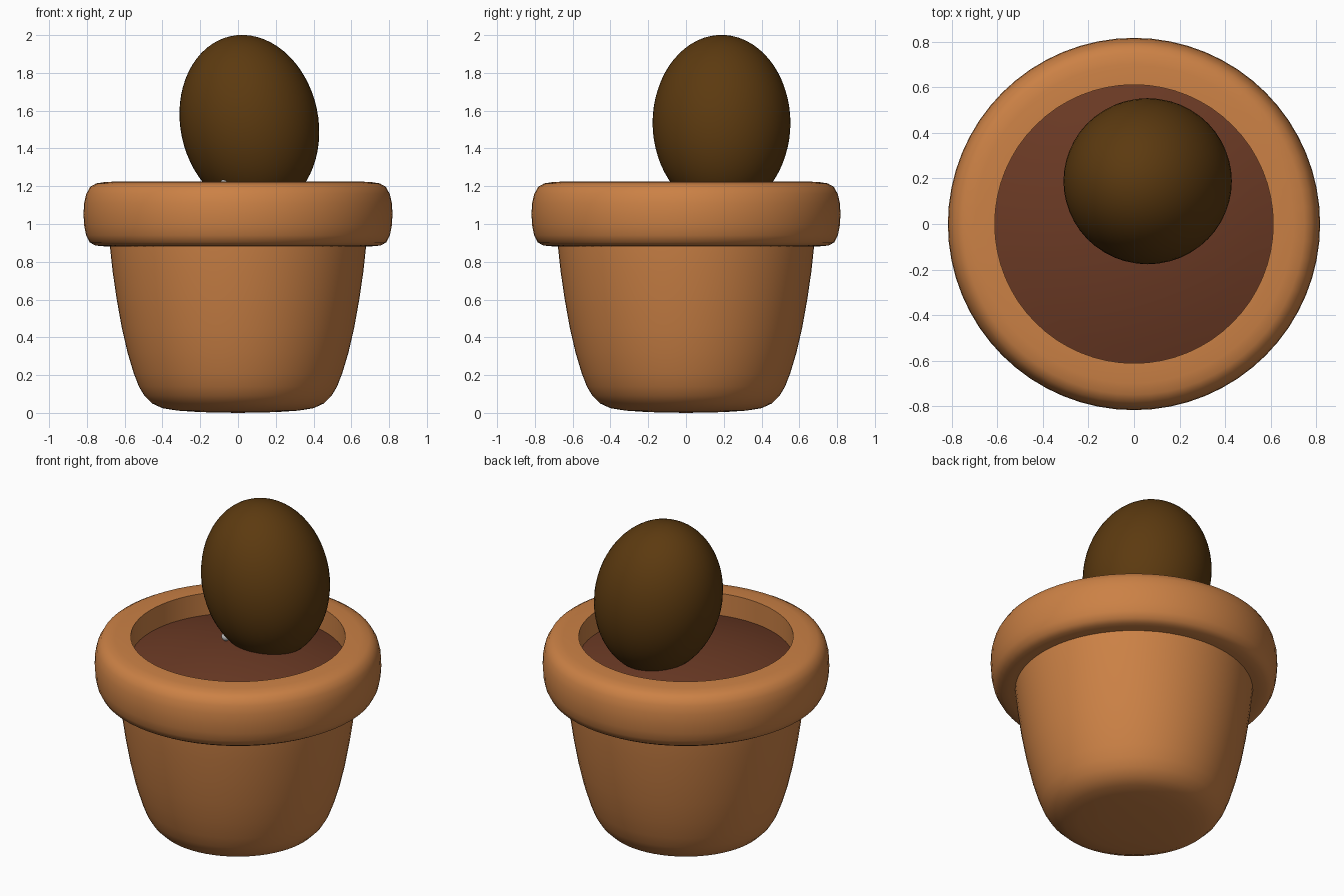
import bpy
import math

if "Cube" in bpy.data.objects:
    bpy.data.objects.remove(bpy.data.objects["Cube"])

SEGMENTS = 64


def material(name, rgb):
    mat = bpy.data.materials.new(name)
    mat.diffuse_color = (*rgb, 1)
    mat.use_nodes = True
    mat.node_tree.nodes["Principled BSDF"].inputs["Base Color"].default_value = mat.diffuse_color
    return mat


def smooth(obj, mat=None, angle=40):
    if mat:
        obj.data.materials.append(mat)
    bpy.ops.object.select_all(action='DESELECT')
    obj.select_set(True)
    bpy.context.view_layer.objects.active = obj
    bpy.ops.object.shade_smooth_by_angle(angle=math.radians(angle))


def lathe(name, profile, mat, closed=False):
    """Spin an (r, z) profile, listed bottom to top on the outside, about z."""
    verts, rings = [], []
    for r, z in profile:
        count = 1 if r == 0 else SEGMENTS
        rings.append([len(verts) + i for i in range(count)])
        for i in range(count):
            a = 2 * math.pi * i / SEGMENTS
            verts.append((r * math.cos(a), r * math.sin(a), z))
    pairs = list(zip(rings, rings[1:]))
    if closed:
        pairs.append((rings[-1], rings[0]))
    faces = []
    for lo, hi in pairs:
        for i in range(SEGMENTS):
            j = (i + 1) % SEGMENTS
            if len(lo) == 1:
                faces.append((lo[0], hi[j], hi[i]))
            elif len(hi) == 1:
                faces.append((lo[i], lo[j], hi[0]))
            else:
                faces.append((lo[i], lo[j], hi[j], hi[i]))
    mesh = bpy.data.meshes.new(name)
    mesh.from_pydata(verts, [], faces)
    obj = bpy.data.objects.new(name, mesh)
    bpy.context.collection.objects.link(obj)
    smooth(obj, mat)
    return obj


def ellipsoid(name, centre, radii, tilt=0, mat=None):
    bpy.ops.mesh.primitive_uv_sphere_add(segments=48, ring_count=32, location=centre,
                                         rotation=(0, math.radians(tilt), 0))
    obj = bpy.context.object
    obj.name = name
    obj.scale = radii
    smooth(obj, mat)
    return obj


clay = material("clay", (0.60, 0.22, 0.06))
earth = material("earth", (0.147, 0.042, 0.018))
shell = material("shell", (0.107, 0.042, 0.005))

# Tapered pot body with a rounded foot
lathe("pot_body", [(0, 0), (0.2, 0.004), (0.32, 0.012), (0.40, 0.025), (0.455, 0.05),
                   (0.495, 0.09), (0.525, 0.14), (0.552, 0.21), (0.585, 0.32),
                   (0.615, 0.45), (0.642, 0.60), (0.664, 0.75), (0.678, 0.88),
                   (0.68, 0.92)], clay)

# Thick rounded rim with a straight inner wall
lathe("pot_rim", [(0.612, 0.882), (0.71, 0.882), (0.755, 0.886), (0.785, 0.903),
                  (0.804, 0.94), (0.814, 0.99), (0.818, 1.05), (0.815, 1.11),
                  (0.803, 1.16), (0.782, 1.197), (0.75, 1.215), (0.70, 1.223),
                  (0.612, 1.225)], clay, closed=True)

# Gently domed soil
lathe("soil", [(0.615 * (1 - t / 8), 1.18 - 0.095 * (1 - t / 8) ** 2) for t in range(8)]
      + [(0, 1.18)], earth)

# Tilted egg-shaped seed resting in the soil
ellipsoid("seed", (0.06, 0.188, 1.535), (0.365, 0.365, 0.47), -12, shell)

# Small pale nub poking out low on the seed
ellipsoid("nub", (-0.068, -0.022, 1.214), (0.026, 0.026, 0.026))
